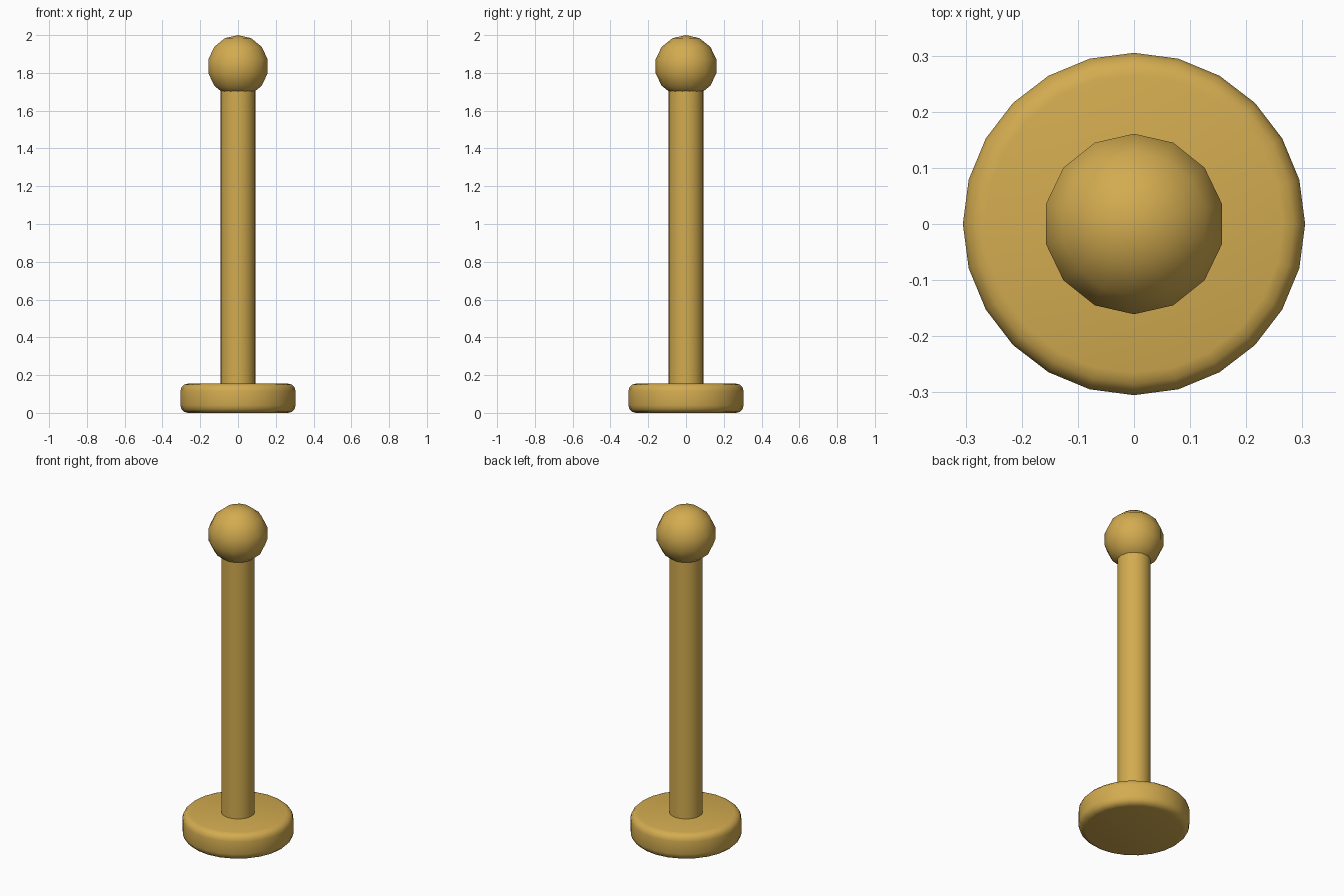
import bpy, bmesh
from math import pi, cos, sin

if "Cube" in bpy.data.objects:
    bpy.data.objects.remove(bpy.data.objects["Cube"])

brass = bpy.data.materials.new("brass")
brass.diffuse_color = (0.65, 0.41, 0.08, 1)
brass.use_nodes = True
brass.node_tree.nodes["Principled BSDF"].inputs["Base Color"].default_value = brass.diffuse_color


def lathe(name, profile, sides, start=pi / 2):
    """Revolve (radius, z) points around z; a radius of 0 makes a pole."""
    bm = bmesh.new()
    rings = []
    for r, z in profile:
        count = 1 if r < 1e-6 else sides
        rings.append([bm.verts.new((r * cos(start + 2 * pi * i / sides),
                                    r * sin(start + 2 * pi * i / sides), z))
                      for i in range(count)])
    for a, b in zip(rings, rings[1:]):
        for i in range(sides):
            j = (i + 1) % sides
            if len(a) == 1:
                bm.faces.new((a[0], b[j], b[i]))
            elif len(b) == 1:
                bm.faces.new((a[i], a[j], b[0]))
            else:
                bm.faces.new((a[i], a[j], b[j], b[i]))
    for ring in (rings[0], rings[-1]):
        if len(ring) > 1:
            bm.faces.new(ring)
    bmesh.ops.recalc_face_normals(bm, faces=bm.faces)
    mesh = bpy.data.meshes.new(name)
    bm.to_mesh(mesh)
    bm.free()
    mesh.materials.append(brass)
    obj = bpy.data.objects.new(name, mesh)
    bpy.context.collection.objects.link(obj)
    bpy.ops.object.select_all(action='DESELECT')
    obj.select_set(True)
    bpy.context.view_layer.objects.active = obj
    bpy.ops.object.shade_smooth_by_angle(angle=pi / 4)
    return obj


# Round base with softened rims
R, H, B, STEPS = 0.305, 0.155, 0.04, 3
arc = [(B * sin(pi / 2 * i / STEPS), B * (1 - cos(pi / 2 * i / STEPS)))
       for i in range(STEPS + 1)]
lower = [(R - B + x, z) for x, z in arc]
lathe("base", lower + [(r, H - z) for r, z in reversed(lower)], 24)

# Straight post
lathe("post", [(0.092, 0.1), (0.092, 1.72)], 24)

# Ball finial
RINGS, BALL = 7, 0.165
lathe("ball", [(BALL * sin(pi * i / RINGS), 1.835 - BALL * cos(pi * i / RINGS))
               for i in range(RINGS + 1)], 14)
